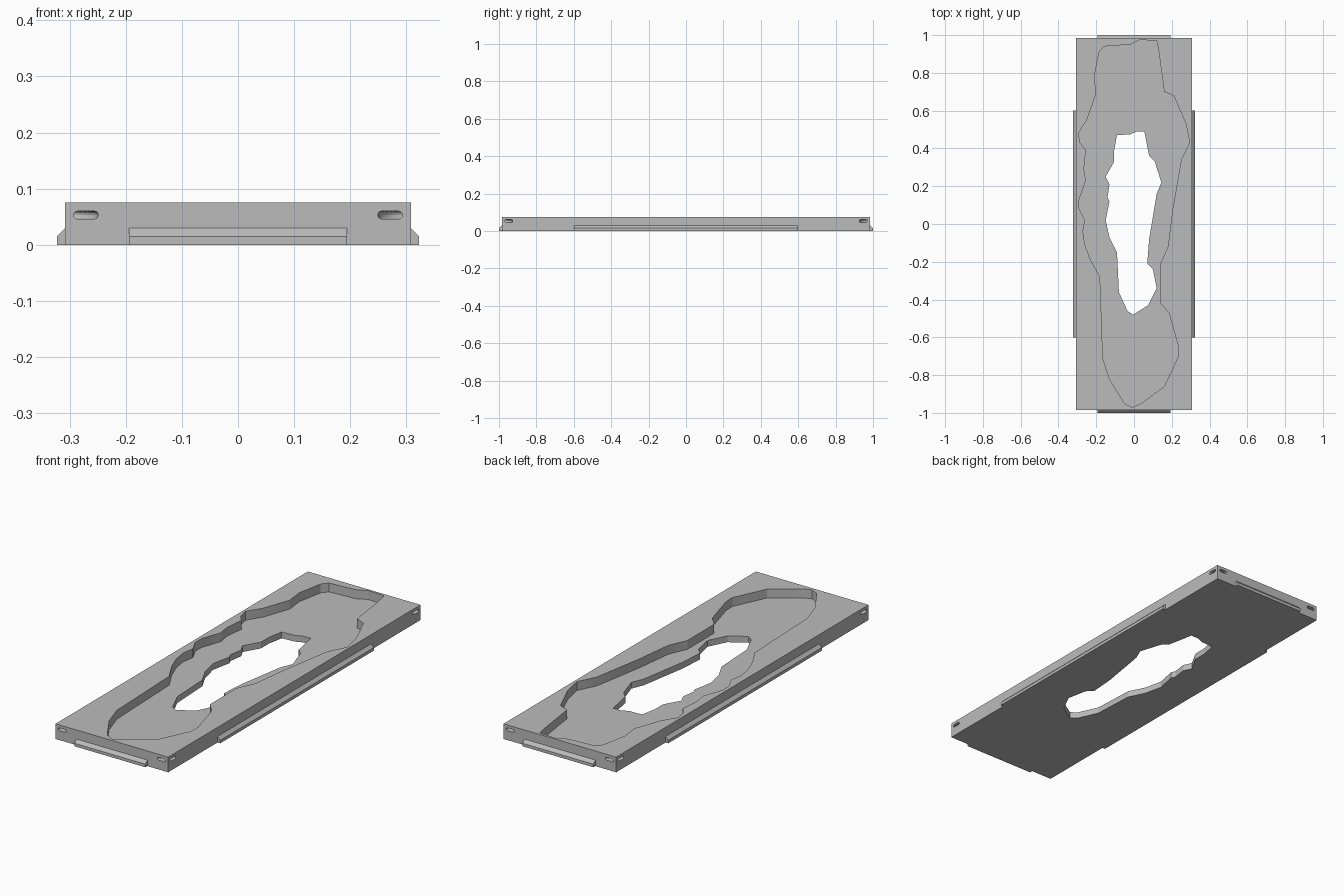
import bpy
import bmesh
from math import cos, sin, pi
from mathutils import Matrix, Vector

HALF_X, HALF_Y, TOP = 0.308, 0.985, 0.075
FLOOR = 0.031

cube = bpy.data.objects.get("Cube")
if cube:
    bpy.data.objects.remove(cube)

grey = bpy.data.materials.new("plain grey")
grey.use_nodes = True
colour = (0.5, 0.5, 0.5, 1)
grey.diffuse_color = colour
grey.node_tree.nodes["Principled BSDF"].inputs["Base Color"].default_value = colour


def finish(name, bm):
    """Turn a bmesh into a linked object with outward normals."""
    bmesh.ops.recalc_face_normals(bm, faces=bm.faces)
    mesh = bpy.data.meshes.new(name)
    bm.to_mesh(mesh)
    bm.free()
    mesh.materials.append(grey)
    obj = bpy.data.objects.new(name, mesh)
    bpy.context.collection.objects.link(obj)
    return obj


def prism(name, points, direction, matrix=Matrix()):
    """Extrude a closed outline along a direction."""
    bm = bmesh.new()
    face = bm.faces.new([bm.verts.new(p) for p in points])
    result = bmesh.ops.extrude_face_region(bm, geom=[face], use_keep_orig=True)
    moved = [v for v in result["geom"] if isinstance(v, bmesh.types.BMVert)]
    bmesh.ops.translate(bm, verts=moved, vec=Vector(direction))
    bm.transform(matrix)
    return finish(name, bm)


def ring_cutter(name, x, y):
    """Ring with a rounded flat section, making a curved tunnel round a corner."""
    inner, outer, z, r, steps = 0.015, 0.059, 0.053, 0.007, 6
    section = []
    for centre, start in ((outer - r, -pi / 2), (inner + r, pi / 2)):
        for i in range(steps + 1):
            a = start + pi * i / steps
            section.append((centre + r * cos(a), z + r * sin(a)))
    bm = bmesh.new()
    turns = 32
    rings = []
    for t in range(turns):
        a = 2 * pi * (t + 0.5) / turns
        rings.append([bm.verts.new((x + d * cos(a), y + d * sin(a), h)) for d, h in section])
    n = len(section)
    for t in range(turns):
        here, there = rings[t], rings[(t + 1) % turns]
        for i in range(n):
            j = (i + 1) % n
            bm.faces.new((here[i], here[j], there[j], there[i]))
    return finish(name, bm)


def cut(target, cutter):
    cutter.hide_render = True
    mod = target.modifiers.new("cut", "BOOLEAN")
    mod.operation = "DIFFERENCE"
    mod.solver = "EXACT"
    mod.object = cutter
    bpy.context.view_layer.objects.active = target
    bpy.ops.object.modifier_apply(modifier=mod.name)
    bpy.data.objects.remove(cutter)


# Irregular outlines of the sunken tray and the central opening
TRAY = [
    (.12, .97), (.03, .975), (-.02, .95), (-.16, .94), (-.185, .91), (-.21, .78),
    (-.2, .69), (-.25, .55), (-.295, .48), (-.285, .43), (-.255, .39), (-.265, .29),
    (-.255, .23), (-.29, .13), (-.29, .08), (-.26, .02), (-.27, -.04), (-.26, -.11),
    (-.23, -.19), (-.18, -.28), (-.165, -.71), (-.13, -.82), (-.05, -.95), (-.01, -.97),
    (.03, -.955), (.16, -.86), (.235, -.7), (.235, -.65), (.185, -.47), (.14, -.42),
    (.14, -.21), (.18, -.12), (.205, .08), (.25, .34), (.295, .43), (.275, .53),
    (.21, .68), (.16, .7), (.13, .92),
]
OPENING = [
    (.055, .49), (.015, .49), (-.02, .475), (-.09, .47), (-.105, .39), (-.105, .33),
    (-.15, .25), (-.13, .21), (-.14, .14), (-.13, .12), (-.15, .02), (-.13, -.07),
    (-.09, -.15), (-.08, -.36), (-.035, -.46), (-.005, -.48), (.075, -.43), (.12, -.34),
    (.1, -.24), (.07, -.21), (.08, -.08), (.12, .16), (.145, .22), (.11, .33), (.08, .36),
]

# Base slab with the stepped hollow
slab = prism("base_slab",
             [(-HALF_X, -HALF_Y, 0), (HALF_X, -HALF_Y, 0), (HALF_X, HALF_Y, 0), (-HALF_X, HALF_Y, 0)],
             (0, 0, TOP))
cut(slab, prism("tray_cutter", [(x, y, FLOOR) for x, y in TRAY], (0, 0, TOP)))
cut(slab, prism("opening_cutter", [(x, y, -TOP) for x, y in OPENING], (0, 0, 3 * TOP)))

# Curved tie tunnels through the four corners
for sx in (-1, 1):
    for sy in (-1, 1):
        cut(slab, ring_cutter("tunnel_cutter", sx * HALF_X, sy * HALF_Y))

# Chamfered ledges along the four sides
ledges = (("left_ledge", 0, HALF_X, 0.6), ("back_ledge", pi / 2, HALF_Y, 0.194),
          ("right_ledge", pi, HALF_X, 0.6), ("front_ledge", -pi / 2, HALF_Y, 0.194))
for name, angle, wall, half in ledges:
    profile = [(0, 0), (0.015, 0), (0.015, 0.015), (0, 0.03)]
    prism(name, [(wall + d, -half, z) for d, z in profile], (0, 2 * half, 0),
          Matrix.Rotation(angle, 4, "Z"))

# Keep flat walls crisp while the tunnels shade smoothly
bpy.ops.object.select_all(action="DESELECT")
slab.select_set(True)
bpy.context.view_layer.objects.active = slab
bpy.ops.object.shade_smooth_by_angle(angle=pi / 9)
